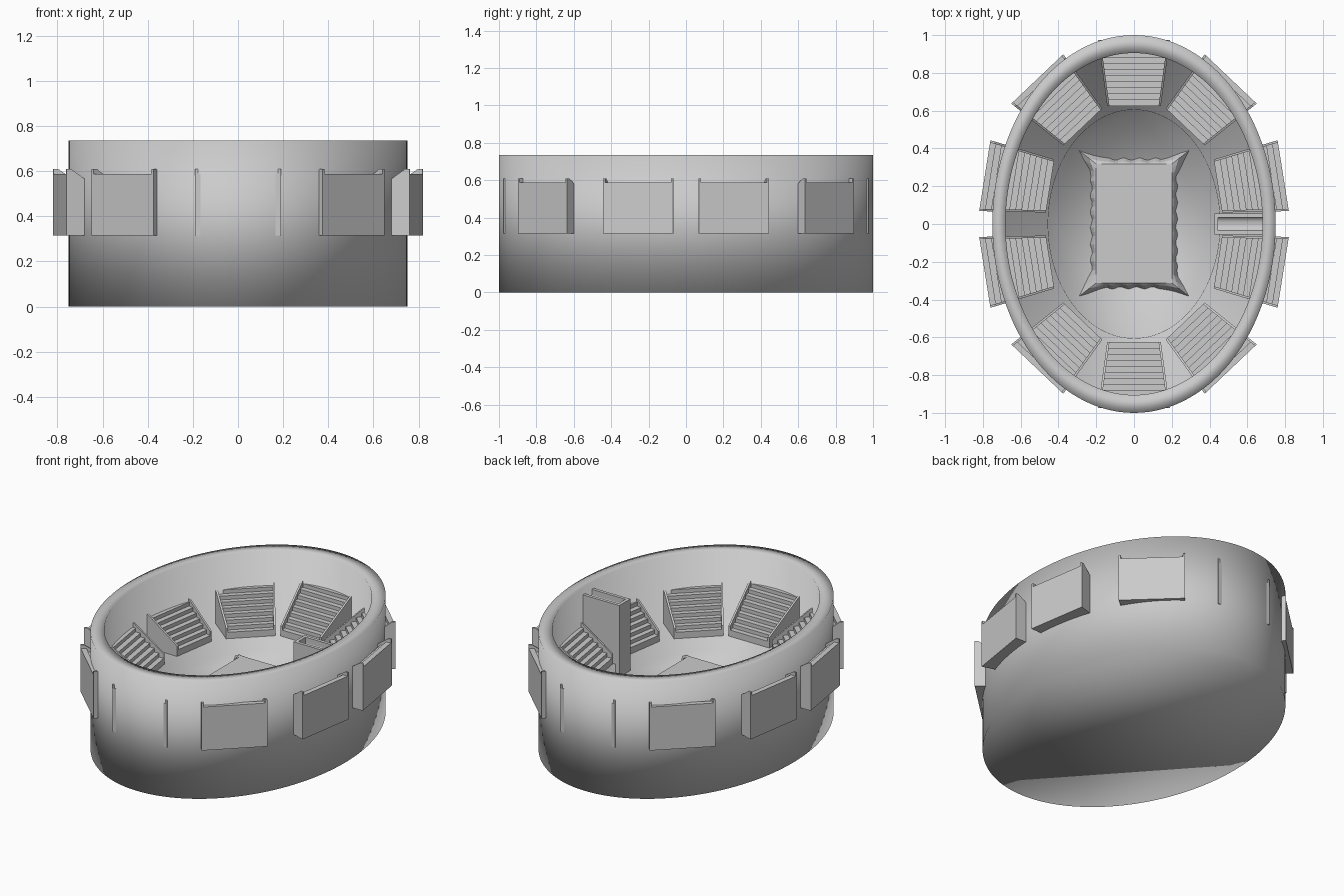
import bpy, bmesh, math
from mathutils import Vector

if "Cube" in bpy.data.objects:
    bpy.data.objects.remove(bpy.data.objects["Cube"])

BASE, PIT = 0.315, 0.24      # stand level and arena floor level


def finish(name, bm, smooth=False):
    bmesh.ops.recalc_face_normals(bm, faces=bm.faces)
    for f in bm.faces:
        f.smooth = smooth
    me = bpy.data.meshes.new(name)
    bm.to_mesh(me)
    bm.free()
    ob = bpy.data.objects.new(name, me)
    bpy.context.collection.objects.link(ob)
    return ob


def bridge(bm, a, b):
    n = len(a)
    for i in range(n):
        bm.faces.new((a[i], a[(i + 1) % n], b[(i + 1) % n], b[i]))


# Oval bowl: stacked ellipse rings from underside to the arena floor
def bowl():
    bm = bmesh.new()
    n = 128
    rings = []
    for rx, ry, z in [(.75, 1, 0), (.75, 1, .735), (.68, .905, .735),
                      (.68, .905, BASE), (.455, .605, BASE), (.45, .6, PIT)]:
        rings.append([bm.verts.new((rx * math.cos(2 * math.pi * i / n),
                                    ry * math.sin(2 * math.pi * i / n), z)) for i in range(n)])
    for a, b in zip(rings, rings[1:]):
        bridge(bm, a, b)
    bm.faces.new(rings[0])
    bm.faces.new(rings[-1])
    return finish("stadium_bowl", bm, True)


# Extrude a (depth, height) profile sideways between two depth-dependent limits
def tapered_solid(bm, profile, left, right, place):
    a = [bm.verts.new(place(u, left(u), z)) for u, z in profile]
    b = [bm.verts.new(place(u, right(u), z)) for u, z in profile]
    bridge(bm, a, b)
    bm.faces.new(a)
    bm.faces.new(b)


# Seating stand: stepped wedge with a thin raised rail on each side
def stand(name, ox, oy, angle):
    L, steps, z0, z1, t = .35, 11, .355, .588, .012
    out = Vector((math.cos(angle), math.sin(angle), 0))
    side = Vector((-out.y, out.x, 0))

    def place(u, v, z):
        return Vector((ox, oy, z)) + out * (u - L) + side * v

    def half(u):
        return .142 + .048 * u / L

    prof = [(0, BASE)]
    for i in range(steps):
        z = z0 + (z1 - z0) * i / (steps - 1)
        prof += [(L * i / steps, z), (L * (i + 1) / steps, z)]
    prof.append((L, BASE))
    rail = [(0, BASE), (0, z0 + .025), (L - .02, .61), (L, .61), (L, BASE)]
    bm = bmesh.new()
    tapered_solid(bm, prof, lambda u: t - half(u), lambda u: half(u) - t, place)
    tapered_solid(bm, rail, lambda u: -half(u), lambda u: t - half(u), place)
    tapered_solid(bm, rail, lambda u: half(u) - t, lambda u: half(u), place)
    finish(name, bm)


# Gate tower: tall block with a trough cut in the top, open to the outside
def gate_tower():
    bm = bmesh.new()
    top, low = .69, .655
    prof = [(-.055, PIT - .02), (.055, PIT - .02), (.055, top), (.035, top)]
    prof += [(.035 * math.cos(math.pi * k / 8), low - .02 * math.sin(math.pi * k / 8)) for k in range(9)]
    prof += [(-.035, top), (-.055, top)]
    a = [bm.verts.new((.445, y, z)) for y, z in prof]
    b = [bm.verts.new((.685, y, z)) for y, z in prof]
    bridge(bm, a, b)
    bm.faces.new(a)
    bm.faces.new(b)
    tapered_solid(bm, [(.425, PIT - .02), (.425, top), (.445, top), (.445, PIT - .02)],
                  lambda u: -.055, lambda u: .055, lambda u, v, z: Vector((u, v, z)))
    finish("gate_tower", bm)


# Arena cover: flat sheet whose edges drape down in waves, with flared corners
def arena_cover():
    bm = bmesh.new()
    hx, hy, n, top = .2, .315, 28, .293
    corners = [(-1, -1), (1, -1), (1, 1), (-1, 1)]
    rings = [[], [], []]
    for c in range(4):
        (ax, ay), (bx, by) = corners[c], corners[(c + 1) % 4]
        nx, ny = (ax + bx) / 2, (ay + by) / 2
        length = 2 * (hy if nx else hx)
        for i in range(n):
            s = i / n
            x, y = (ax + (bx - ax) * s) * hx, (ay + (by - ay) * s) * hy
            d = min(s, 1 - s) * length
            flare = max(0, 1 - d / .055)
            wave = .026 + .006 * math.cos(2 * math.pi * s * length / .085)
            cx, cy = (ax, ay) if s < .5 else (bx, by)
            for k, (f, z) in enumerate([(0, top), (.4, top - .012), (1, PIT + .003)]):
                dx = nx * wave * (1 - flare) + cx * .09 * flare
                dy = ny * wave * (1 - flare) + cy * .07 * flare
                rings[k].append(bm.verts.new((x + dx * f, y + dy * f + .003, z)))
    bridge(bm, rings[0], rings[1])
    bridge(bm, rings[1], rings[2])
    bm.faces.new(rings[0])
    finish("arena_cover", bm)


bowl()
gate_tower()
arena_cover()
# End stands, then the side and diagonal stands mirrored in all four quadrants
for sy in (1, -1):
    stand("end_stand", 0, sy * .975, sy * math.pi / 2)
    for sx in (1, -1):
        for name, x, y, deg in [("side_stand", .79, .256, 9), ("corner_stand", .512, .768, 46.5)]:
            r = math.radians(deg)
            stand(name, sx * x, sy * y, math.atan2(sy * math.sin(r), sx * math.cos(r)))
